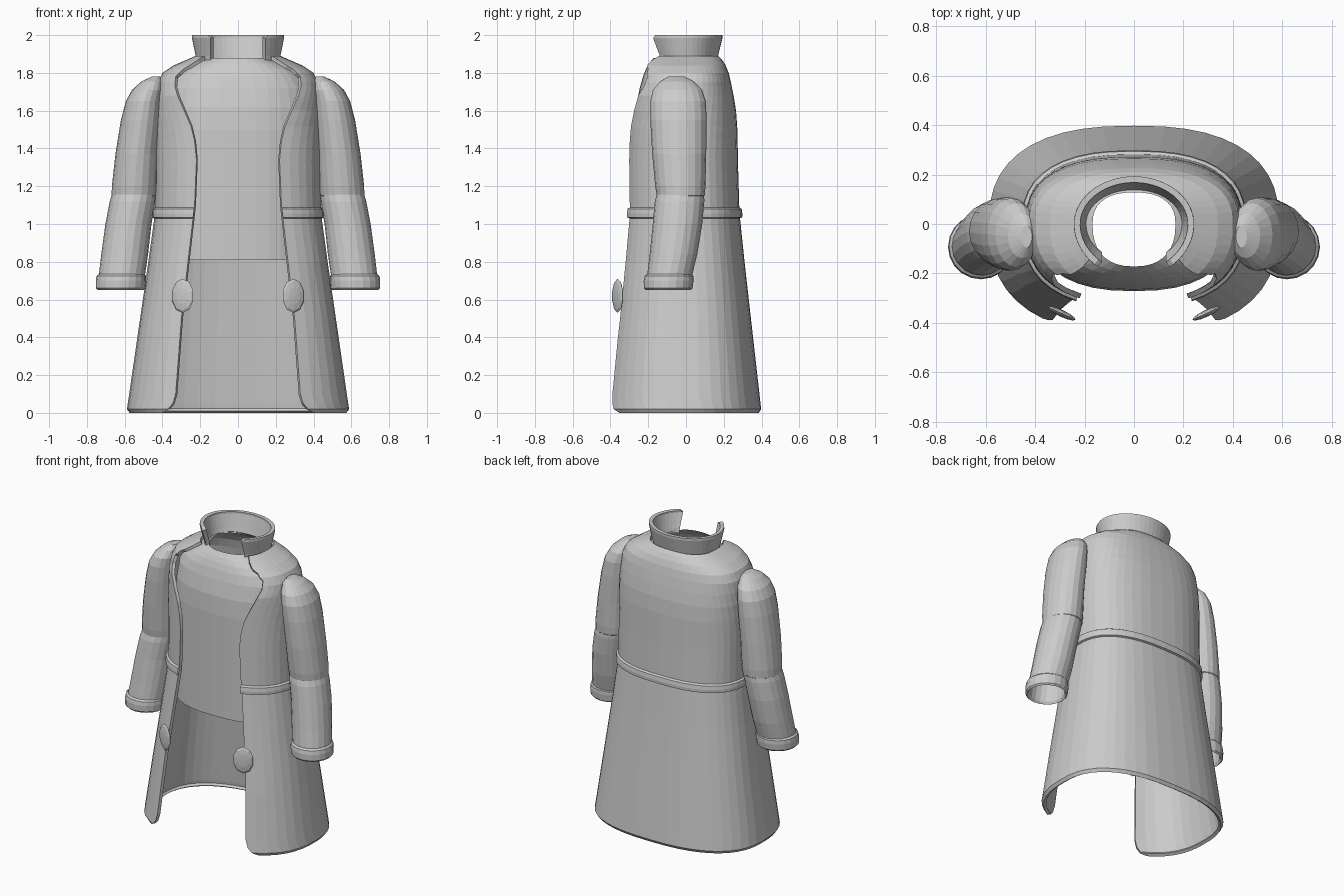
import bpy
import bmesh
from math import sin, cos, asin, pi, radians
from mathutils import Matrix

cube = bpy.data.objects.get("Cube")
if cube:
    bpy.data.objects.remove(cube, do_unlink=True)

# One cloth colour for the whole garment
cloth = bpy.data.materials.new("light_grey_cloth")
cloth.use_nodes = True
GREY = (0.6, 0.6, 0.6, 1.0)
cloth.diffuse_color = GREY
cloth.node_tree.nodes["Principled BSDF"].inputs["Base Color"].default_value = GREY


def finish(name, bm, thickness=0.0):
    """Turn a bmesh into a named object, optionally thickened inwards."""
    bmesh.ops.remove_doubles(bm, verts=bm.verts[:], dist=0.0004)
    bmesh.ops.recalc_face_normals(bm, faces=bm.faces[:])
    mesh = bpy.data.meshes.new(name)
    bm.to_mesh(mesh)
    bm.free()
    mesh.materials.append(cloth)
    obj = bpy.data.objects.new(name, mesh)
    bpy.context.collection.objects.link(obj)
    if thickness:
        mod = obj.modifiers.new("cloth_thickness", "SOLIDIFY")
        mod.thickness = thickness
        mod.offset = -1
    return obj


def spow(value, power):
    return abs(value) ** power * (1 if value >= 0 else -1)


def ring(z, half_width, front, back, opening=0.0, cx=0.0, cy=0.0, power=2.0, segs=36):
    """Rounded cross-section that starts and ends at the front opening."""
    start = asin(min(1.0, (opening / half_width)) ** (power / 2))
    points = []
    for i in range(segs + 1):
        t = start + (2 * pi - 2 * start) * i / segs
        c = spow(cos(t), 2 / power)
        y = -front * c if c > 0 else -back * c
        points.append((cx + half_width * spow(sin(t), 2 / power), cy + y, z))
    return points


def loft(name, rings, thickness=0.0, cap=False):
    """Skin a stack of cross-sections."""
    bm = bmesh.new()
    rows = [[bm.verts.new(p) for p in r] for r in rings]
    for low, high in zip(rows, rows[1:]):
        for i in range(len(low) - 1):
            # Winding points outwards for rings stacked upwards
            bm.faces.new((low[i], low[i + 1], high[i + 1], high[i]))
    if cap:
        for row in (rows[0], rows[-1]):
            bm.faces.new(row[:-1])
    return finish(name, bm, thickness)


def lookup(table, z):
    """Linear interpolation of the columns of a table sorted by height."""
    for a, b in zip(table, table[1:]):
        if z <= b[0]:
            f = max(0.0, (z - a[0]) / (b[0] - a[0]))
            return [p + (q - p) * f for p, q in zip(a[1:], b[1:])]
    return list(table[-1][1:])


# Coat: height, half width, front depth, back depth
BODY = [
    (0, .575, .435, .385), (.02, .588, .445, .398), (.4, .533, .405, .355),
    (.8, .475, .355, .31), (1.06, .44, .325, .283), (1.3, .44, .325, .276),
    (1.5, .44, .325, .272), (1.6, .438, .325, .265), (1.68, .433, .325, .252),
    (1.75, .425, .295, .238), (1.8, .4, .28, .226), (1.84, .34, .27, .21),
    (1.87, .27, .24, .19), (1.89, .225, .2, .17),
]
# Front edge: height, half width of the opening
EDGE = [
    (0, .4), (.02, .37), (.05, .345), (.1, .33), (.5, .3), (.8, .265),
    (1.1, .23), (1.34, .22), (1.44, .23), (1.52, .25), (1.6, .285),
    (1.68, .32), (1.73, .335), (1.78, .33), (1.82, .29), (1.85, .24), (1.89, .18),
]


def coat_ring(z, grow=0.0):
    w, f, b = lookup(BODY, z)
    return ring(z, w + grow, f + grow, b + grow, lookup(EDGE, z)[0], power=2.5)


heights = sorted({row[0] for row in BODY + EDGE})
loft("coat_body", [coat_ring(z) for z in heights], thickness=0.02)

# Raised waist seam
loft("waist_seam", [coat_ring(z, g) for z, g in
                    ((1.03, 0), (1.035, .012), (1.055, .015), (1.08, .012), (1.088, 0))])

# Standing collar, open at the front
COLLAR = [(1.86, .218, .178, .162), (1.89, .225, .182, .17), (1.94, .235, .2, .182),
          (1.985, .244, .216, .193), (2, .243, .216, .193)]
loft("collar", [ring(*row, opening=.145 if row[0] < 1.99 else .16) for row in COLLAR],
     thickness=0.025)

# Inner shirt, open at hem and neck
SHIRT = [(.81, .4, .272, .262), (1.1, .405, .272, .25), (1.5, .405, .272, .245),
         (1.62, .4, .265, .235), (1.72, .385, .245, .215), (1.78, .35, .228, .2),
         (1.82, .3, .212, .18), (1.85, .24, .195, .16), (1.88, .168, .172, .128)]
loft("inner_shirt", [ring(*row, power=2.4) for row in SHIRT])

# Sleeve parts: centre x, centre y, height, half width, half depth
SLEEVE = {
    "upper_sleeve": [
        (.55, -.028, 1.13, .1, .11), (.55, -.028, 1.15, .119, .127),
        (.547, -.03, 1.2, .121, .133), (.534, -.036, 1.37, .115, .143),
        (.512, -.04, 1.55, .108, .149), (.496, -.042, 1.65, .098, .147),
        (.476, -.045, 1.71, .085, .13), (.453, -.048, 1.755, .058, .09),
        (.435, -.05, 1.78, .022, .045)],
    "lower_sleeve": [
        (.617, -.09, .71, .122, .118), (.6, -.066, .84, .124, .126),
        (.58, -.045, 1, .122, .131), (.558, -.034, 1.12, .121, .131),
        (.55, -.03, 1.155, .118, .126), (.55, -.03, 1.17, .1, .11)],
    "cuff": [
        (.612, -.082, .8, .108, .105), (.62, -.093, .665, .112, .11),
        (.621, -.094, .65, .122, .12), (.622, -.094, .66, .131, .129),
        (.62, -.092, .7, .133, .132), (.618, -.09, .725, .131, .129),
        (.617, -.089, .735, .12, .118)],
}

for side, sign in (("left", 1), ("right", -1)):
    for part, rows in SLEEVE.items():
        rings = [ring(z, rx, ry, ry, cx=sign * x, cy=y, segs=20) for x, y, z, rx, ry in rows]
        loft(side + "_" + part, rings, cap=(part == "upper_sleeve"))

    # Lens-shaped fastening near the front edge
    bm = bmesh.new()
    turn = Matrix.Rotation(sign * radians(25), 4, "Z")
    place = Matrix.Translation((sign * .293, -.362, .62))
    size = Matrix.Diagonal((.065, .014, .09, 1))
    upright = Matrix.Rotation(pi / 2, 4, "X")
    bmesh.ops.create_uvsphere(bm, u_segments=10, v_segments=6, radius=1,
                              matrix=place @ turn @ size @ upright)
    finish(side + "_fastening", bm)
